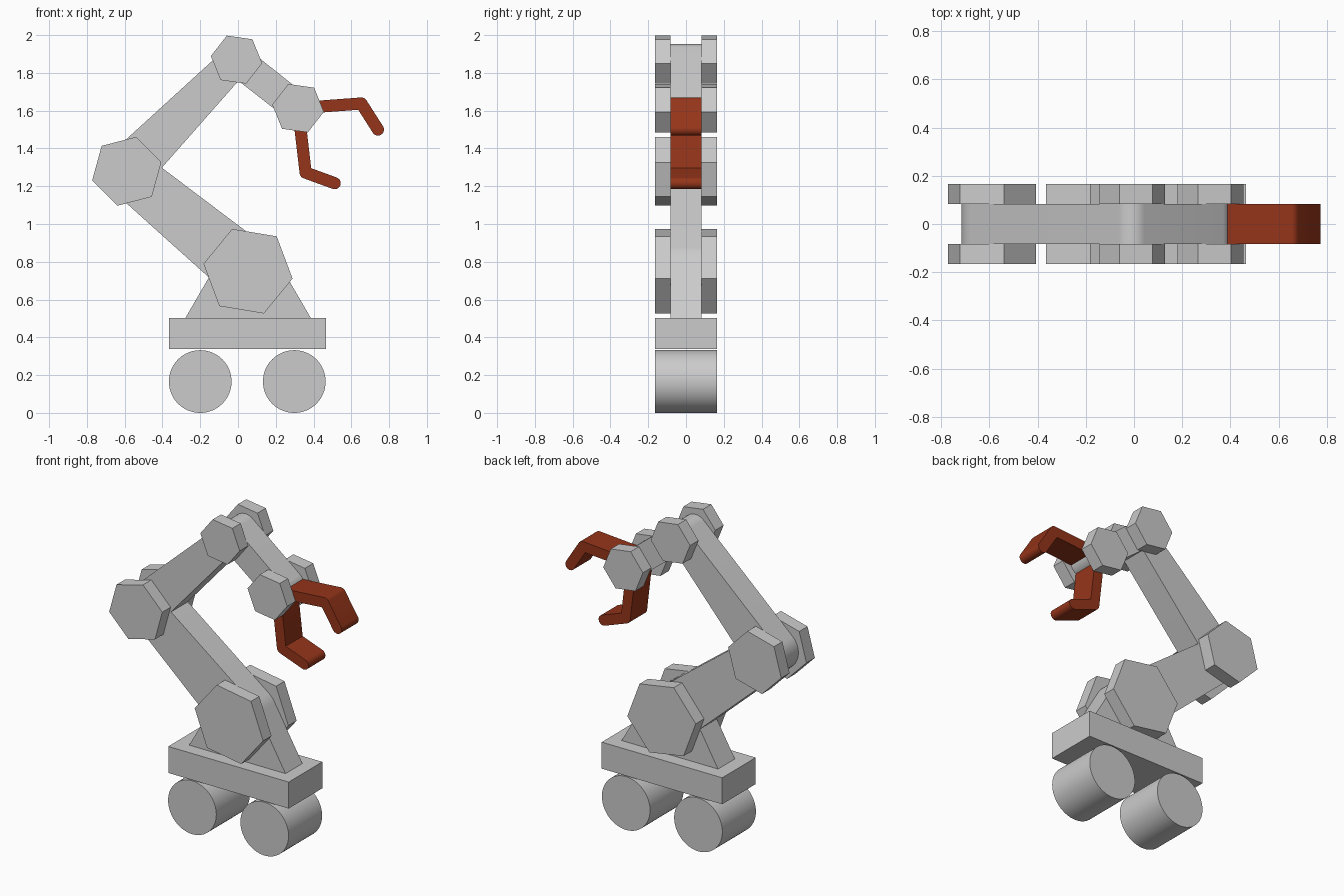
import bpy, bmesh
from math import cos, sin, pi, radians
from mathutils import Vector
from mathutils.geometry import convex_hull_2d

if "Cube" in bpy.data.objects:
    bpy.data.objects.remove(bpy.data.objects["Cube"])

HALF = 0.083    # half thickness of links and fingers
OUTER = 0.165   # half thickness of the whole machine


def prism(name, outline, y0, y1, smooth=False, mat=None):
    """Extrude an x-z outline from y0 to y1."""
    bm = bmesh.new()
    face = bm.faces.new([bm.verts.new((p[0], y0, p[1])) for p in outline])
    new = bmesh.ops.extrude_face_region(bm, geom=[face])["geom"]
    bmesh.ops.translate(bm, vec=(0, y1 - y0, 0),
                        verts=[g for g in new if isinstance(g, bmesh.types.BMVert)])
    bmesh.ops.recalc_face_normals(bm, faces=bm.faces)
    mesh = bpy.data.meshes.new(name)
    bm.to_mesh(mesh)
    bm.free()
    obj = bpy.data.objects.new(name, mesh)
    bpy.context.collection.objects.link(obj)
    if mat:
        mesh.materials.append(mat)
    if smooth:
        bpy.ops.object.select_all(action='DESELECT')
        obj.select_set(True)
        bpy.context.view_layer.objects.active = obj
        bpy.ops.object.shade_smooth_by_angle(angle=radians(30))
    return obj


def ring(c, r, n, start=0.0):
    return [(c[0] + r * cos(start + 2 * pi * i / n),
             c[1] + r * sin(start + 2 * pi * i / n)) for i in range(n)]


def hull(points):
    return [points[i] for i in convex_hull_2d(points)]


def arc(c, r, a0, a1, n):
    return [(c[0] + r * cos(a0 + (a1 - a0) * i / n),
             c[1] + r * sin(a0 + (a1 - a0) * i / n)) for i in range(n + 1)]


def finger_outline(a, b, c, r):
    """Round-ended bent strip a-b-c of half width r."""
    a, b, c = Vector(a), Vector(b), Vector(c)
    d1, d2 = (b - a).normalized(), (c - b).normalized()
    t1 = Vector((1, 0)).angle_signed(d1) * -1
    turn = d1.angle_signed(d2) * -1
    t2 = t1 + turn
    side = 1 if turn < 0 else -1          # outer side of the bend
    n1, n2 = Vector((-d1.y, d1.x)), Vector((-d2.y, d2.x))
    m = (n1 + n2).normalized()
    inner = [tuple(b - side * m * r / m.dot(n1))]
    outer = arc(b, r, t1 + side * pi / 2, t2 + side * pi / 2, 6)
    left, right = (outer, inner) if side > 0 else (inner, outer[::-1])
    return (arc(a, r, t1 + 1.5 * pi, t1 + pi / 2, 12) + left
            + arc(c, r, t2 + pi / 2, t2 - pi / 2, 12) + right)


# joint positions (x, z)
shoulder, elbow, wrist, hand = (0.053, 0.75), (-0.589, 1.279), (-0.008, 1.87), (0.318, 1.613)

# wheels and base plate
for label, x in (("rear", -0.20), ("front", 0.298)):
    prism(label + "_wheel", ring((x, 0.166), 0.166, 64), -OUTER, OUTER, True)
prism("base_plate", [(-0.365, 0.337), (0.465, 0.337), (0.465, 0.502), (-0.365, 0.502)],
      -OUTER, OUTER)

# pedestal and tapered arm links
prism("pedestal", hull(ring(shoulder, 0.163, 64) + [(-0.28, 0.50), (0.387, 0.50)]),
      -HALF, HALF, True)
for name, p, rp, q, rq in (("lower_arm", shoulder, 0.163, elbow, 0.127),
                           ("upper_arm", elbow, 0.127, wrist, 0.082),
                           ("forearm", wrist, 0.082, hand, 0.08)):
    prism(name, hull(ring(p, rp, 64) + ring(q, rq, 64)), -HALF, HALF, True)

# hexagonal joint caps on both sides
for name, c, r, deg in (("shoulder", shoulder, 0.239, -9.4), ("elbow", elbow, 0.189, 14.6),
                        ("wrist", wrist, 0.137, -8), ("hand", hand, 0.138, -8)):
    for label, s in (("front", -1), ("back", 1)):
        prism(f"{name}_cap_{label}", ring(c, r, 6, radians(deg)), s * HALF, s * OUTER)

# gripper fingers
red = bpy.data.materials.new("gripper_red")
red.diffuse_color = (0.3, 0.035, 0.01, 1)
red.use_nodes = True
red.node_tree.nodes["Principled BSDF"].inputs["Base Color"].default_value = red.diffuse_color
for name, b, c in (("upper_finger", (0.653, 1.638), (0.741, 1.50)),
                   ("lower_finger", (0.358, 1.272), (0.512, 1.216))):
    prism(name, finger_outline(hand, b, c, 0.032), -HALF, HALF, True, red)
